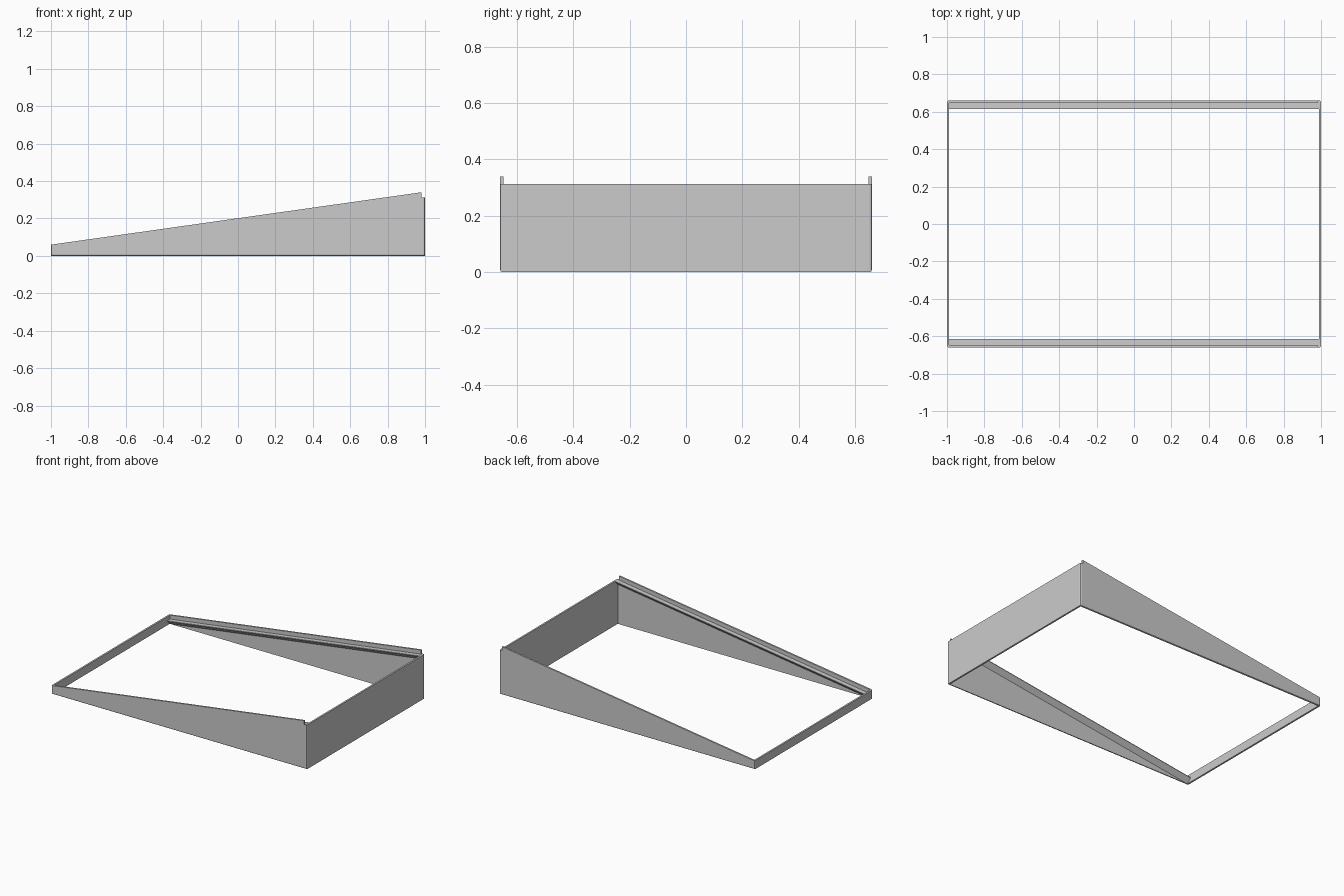
import bpy
import bmesh

cube = bpy.data.objects.get("Cube")
if cube:
    bpy.data.objects.remove(cube, do_unlink=True)

WALL = 0.012          # panel thickness
HALF_Y = 0.66
HIGH, LOW = 0.312, 0.06
LIP = 0.028           # side panel height above the ledge
LIP_END = 0.98
SLOPE = (HIGH + LIP - LOW) / (LIP_END + 1)

grey = bpy.data.materials.new("mid grey")
grey.use_nodes = True
grey.diffuse_color = (0.6, 0.6, 0.6, 1)
grey.node_tree.nodes["Principled BSDF"].inputs["Base Color"].default_value = (0.6, 0.6, 0.6, 1)


def top_at(x):
    return LOW + (x + 1) * SLOPE


def prism(name, start, end, chamfer=None):
    """Solid between two matching outlines, with optional edges chamfered."""
    bm = bmesh.new()
    a = [bm.verts.new(p) for p in start]
    b = [bm.verts.new(p) for p in end]
    bm.faces.new(a)
    bm.faces.new(b[::-1])
    for i in range(len(a)):
        j = (i + 1) % len(a)
        bm.faces.new((a[j], a[i], b[i], b[j]))
    if chamfer:
        edges = [e for e in bm.edges if chamfer(*[v.co for v in e.verts])]
        bmesh.ops.bevel(bm, geom=edges, offset=0.008, segments=2, profile=0.5,
                        affect='EDGES')
    bmesh.ops.recalc_face_normals(bm, faces=bm.faces)
    mesh = bpy.data.meshes.new(name)
    bm.to_mesh(mesh)
    bm.free()
    mesh.materials.append(grey)
    obj = bpy.data.objects.new(name, mesh)
    bpy.context.collection.objects.link(obj)
    return obj


def corner_edge(p, q):
    # Upright outer edges at both ends of a side panel
    return all(abs(abs(v.x) - 1) < 1e-4 and abs(abs(v.y) - HALF_Y) < 1e-4
               for v in (p, q))


side_outline = [(-1, 0), (1, 0), (1, HIGH), (LIP_END, HIGH),
                (LIP_END, HIGH + LIP), (-1, LOW)]
inner = HALF_Y - WALL

for label, s in (("front", -1), ("back", 1)):
    # Sloping side panel
    prism(label + "_panel",
          [(x, s * HALF_Y, z) for x, z in side_outline],
          [(x, s * inner, z) for x, z in side_outline], corner_edge)

    # Ledge with a sloping underside, just below the panel top
    def section(x):
        z = top_at(x) - LIP
        return [(x, s * inner, z), (x, s * (inner - 0.032), z),
                (x, s * (inner - 0.032), z - 0.004), (x, s * inner, z - 0.034)]
    prism(label + "_ledge", section(-1 + WALL), section(1 - WALL))

# End walls between the side panels
for label, s, height in (("low_end_wall", -1, LOW), ("high_end_wall", 1, HIGH)):
    outline = [(s, 0), (s * (1 - WALL), 0), (s * (1 - WALL), height), (s, height)]
    prism(label, [(x, -inner, z) for x, z in outline],
          [(x, inner, z) for x, z in outline])
